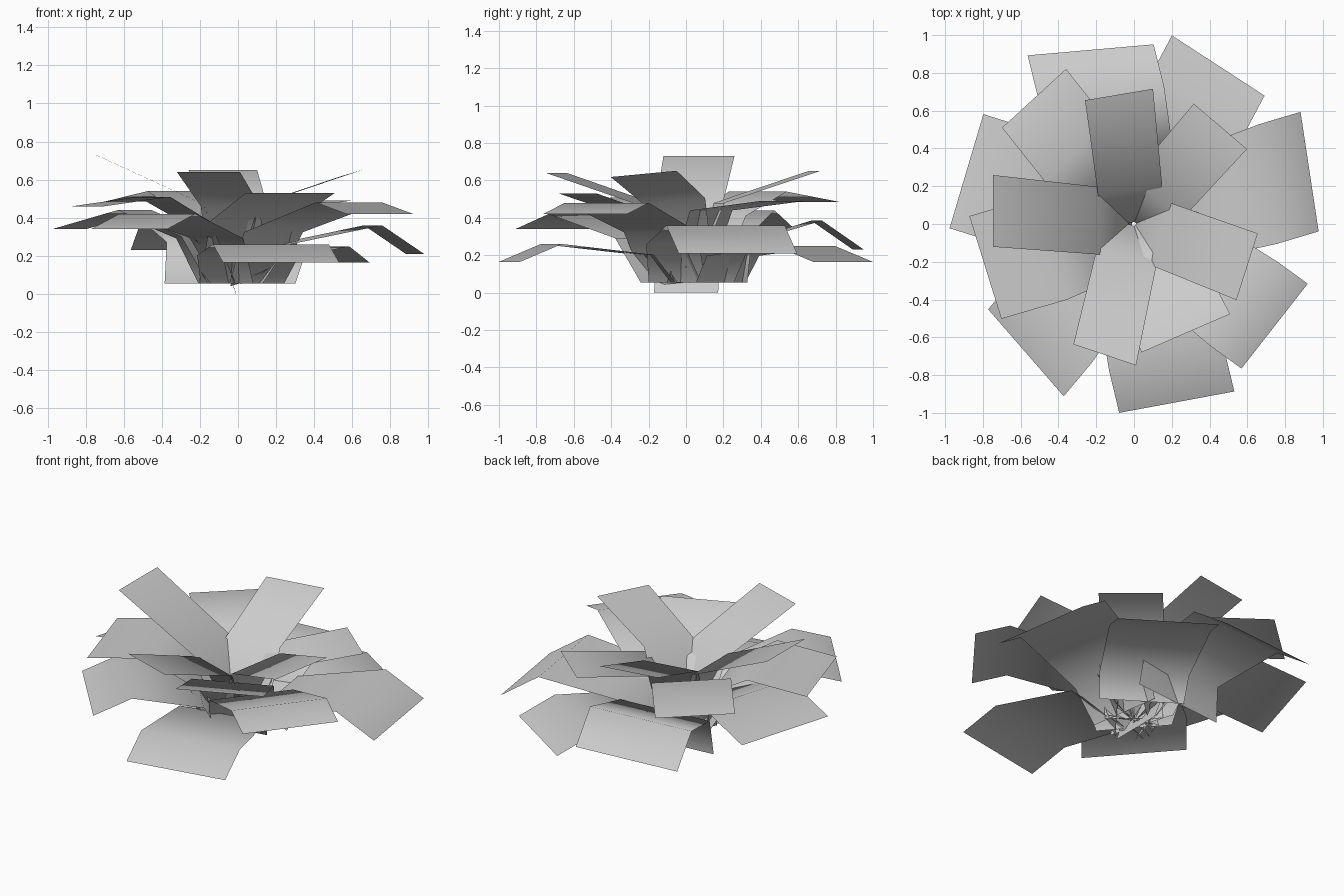
import bpy, bmesh, math, random
from mathutils import Vector

cube = bpy.data.objects.get("Cube")
if cube:
    bpy.data.objects.remove(cube, do_unlink=True)

gray = bpy.data.materials.new("petal_gray")
gray.use_nodes = True
gray.diffuse_color = (0.6, 0.6, 0.6, 1)
gray.node_tree.nodes["Principled BSDF"].inputs["Base Color"].default_value = gray.diffuse_color


def finish(bm, name, smooth):
    """Turn the bmesh into a named object with the shared material."""
    mesh = bpy.data.meshes.new(name)
    bm.to_mesh(mesh)
    bm.free()
    mesh.materials.append(gray)
    for face in mesh.polygons:
        face.use_smooth = smooth
    obj = bpy.data.objects.new(name, mesh)
    bpy.context.collection.objects.link(obj)
    return obj


def petal(name, azimuth, width, skew, rows, roll=0):
    """Bent card running outward; every row is (radius, height, width factor)."""
    angle = math.radians(azimuth)
    outward = Vector((math.cos(angle), math.sin(angle), 0))
    turn = math.radians(azimuth + skew)
    half = Vector((-math.sin(turn), math.cos(turn), roll)) * width / 2
    bm = bmesh.new()
    previous = None
    for radius, height, factor in rows:
        centre = outward * radius + Vector((0, 0, height))
        pair = [bm.verts.new(centre - half * factor), bm.verts.new(centre + half * factor)]
        if previous:
            bm.faces.new((previous[0], pair[0], pair[1], previous[1]))
        previous = pair
    finish(bm, name, True)


# Outer ring: azimuth, tip radius, width, skew, tip height, bend height,
# bend distance from the tip, base radius
outer_ring = [
    (62, 0.95, 0.585, -5, 0.165, 0.25, 0.23, 0.21),
    (16.6, 0.97, 0.64, -8, 0.21, 0.36, 0.23, 0.1),
    (-36, 0.92, 0.57, -2, 0.42, 0.48, 0.2, 0.1),
    (-76.5, 0.97, 0.62, -3, 0.165, 0.26, 0.23, 0.1),
    (-130, 0.89, 0.61, -9, 0.34, 0.42, 0.23, 0.1),
    (162.5, 0.93, 0.63, 1, 0.34, 0.44, 0.36, 0.1),
    (104, 0.95, 0.67, -9, 0.23, 0.385, 0.23, 0.31),
]
for number, (azimuth, reach, width, skew, tip, bend, inset, base) in enumerate(outer_ring, 1):
    petal(f"outer_petal_{number}", azimuth, width, skew, [
        (base, 0.055, 0.62 + base),
        (base / 2 + 0.18, bend * 0.55 + 0.06, 0.88),
        (reach - inset, bend, 1),
        (reach, tip, 1),
    ])

# Middle ring: long drooping ends above the outer ring
middle_ring = [
    (-163.7, 0.82, 0.57, 1, 0.46, 0.51),
    (128.5, 0.85, 0.46, 4, 0.485, 0.54),
]
for number, (azimuth, reach, width, skew, tip, bend) in enumerate(middle_ring, 1):
    petal(f"middle_petal_{number}", azimuth, width, skew, [
        (0.08, 0.055, 0.75),
        (0.23, bend - 0.13, 0.9),
        (reach - 0.36, bend, 1),
        (reach, tip, 1),
    ])

# Inner ring: raised straight petals; azimuth, tip radius, width, skew,
# tip height, knee height, base height, roll
inner_ring = [
    (48.5, 0.69, 0.37, 1, 0.49, 0.44, 0.055, 0),
    (-20.7, 0.64, 0.37, 3, 0.635, 0.49, 0.055, 0.09),
    (-64.6, 0.64, 0.51, -2, 0.53, 0.385, 0.055, 0),
    (-102.6, 0.71, 0.35, -6, 0.64, 0.46, 0.055, 0),
    (174.7, 0.75, 0.38, 5, 0.73, 0.47, 0.0, 0),
    (96.6, 0.69, 0.365, 3, 0.65, 0.48, 0.055, 0),
]
for number, (azimuth, reach, width, skew, tip, knee, base, roll) in enumerate(inner_ring, 1):
    petal(f"inner_petal_{number}", azimuth, width, skew, [
        (0.01, base, 0.9),
        (0.18, knee, 0.94),
        (reach, tip, 1),
    ], roll)

# Thin pointed blades clustered in the heart
random.seed(4)
bm = bmesh.new()
blade_count = 14
for i in range(blade_count):
    angle = math.tau * i / blade_count
    outward = Vector((math.cos(angle), math.sin(angle), 0))
    side = Vector((-outward.y, outward.x, 0)) * 0.02
    root = outward * 0.02 + Vector((0, 0, 0.05))
    point = outward * random.uniform(0.16, 0.29) + Vector((0, 0, random.uniform(0.12, 0.35)))
    middle = (root + point) / 2
    corners = [bm.verts.new(p) for p in (root, middle + side, point, middle - side)]
    bm.faces.new(corners)
finish(bm, "heart_blades", False)
